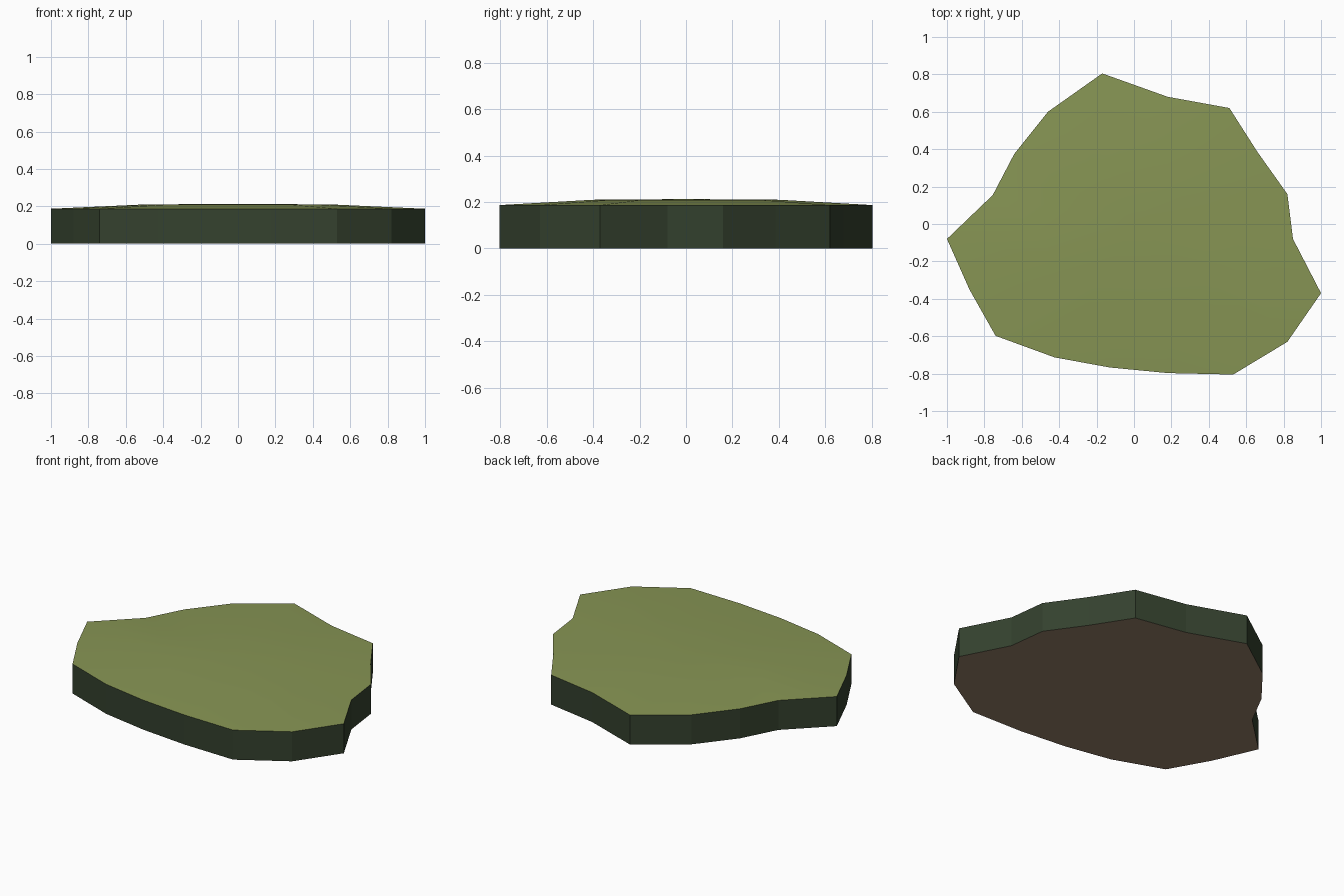
import bpy, bmesh

if "Cube" in bpy.data.objects:
    bpy.data.objects.remove(bpy.data.objects["Cube"])

def srgb(r, g, b):
    return tuple(((c / 255 + 0.055) / 1.055) ** 2.4 for c in (r, g, b)) + (1.0,)

def material(name, rgb):
    m = bpy.data.materials.new(name)
    m.diffuse_color = srgb(*rgb)
    m.use_nodes = True
    m.node_tree.nodes["Principled BSDF"].inputs["Base Color"].default_value = m.diffuse_color
    return m

# Island outline, counter-clockwise seen from above
outline = [(1.0, -.37), (.85, -.08), (.82, .16), (.66, .385), (.51, .62), (.18, .68),
           (-.17, .805), (-.46, .60), (-.64, .375), (-.755, .155), (-1.0, -.08),
           (-.88, -.35), (-.74, -.598), (-.425, -.713), (-.13, -.767), (.18, -.797),
           (.53, -.805), (.82, -.63)]
n = len(outline)

bm = bmesh.new()

def ring(scale, height):
    return [bm.verts.new((x * scale, y * scale, height)) for x, y in outline]

def bridge(lower, upper, mat, smooth=False):
    for i in range(n):
        j = (i + 1) % n
        f = bm.faces.new((lower[i], lower[j], upper[j], upper[i]))
        f.material_index, f.smooth = mat, smooth

# Flat underside, upright cliff walls, gently domed grassy top
base, rim, crown = ring(1, 0), ring(1, .187), ring(.5, .21)
bm.faces.new(base[::-1]).material_index = 2
bridge(base, rim, 1)
bridge(rim, crown, 0, True)
centre = bm.verts.new((0, 0, .213))
for i in range(n):
    f = bm.faces.new((crown[i], crown[(i + 1) % n], centre))
    f.material_index, f.smooth = 0, True

# Keep the rim crisp
bm.normal_update()
for e in bm.edges:
    e.smooth = e.calc_face_angle(0) < 0.5

mesh = bpy.data.meshes.new("ground_slab")
bm.to_mesh(mesh)
bm.free()
for m in (material("grass_green", (135, 149, 84)),
          material("dark_green_side", (52, 65, 46)),
          material("earth_brown", (149, 127, 105))):
    mesh.materials.append(m)
slab = bpy.data.objects.new("ground_slab", mesh)
bpy.context.collection.objects.link(slab)
